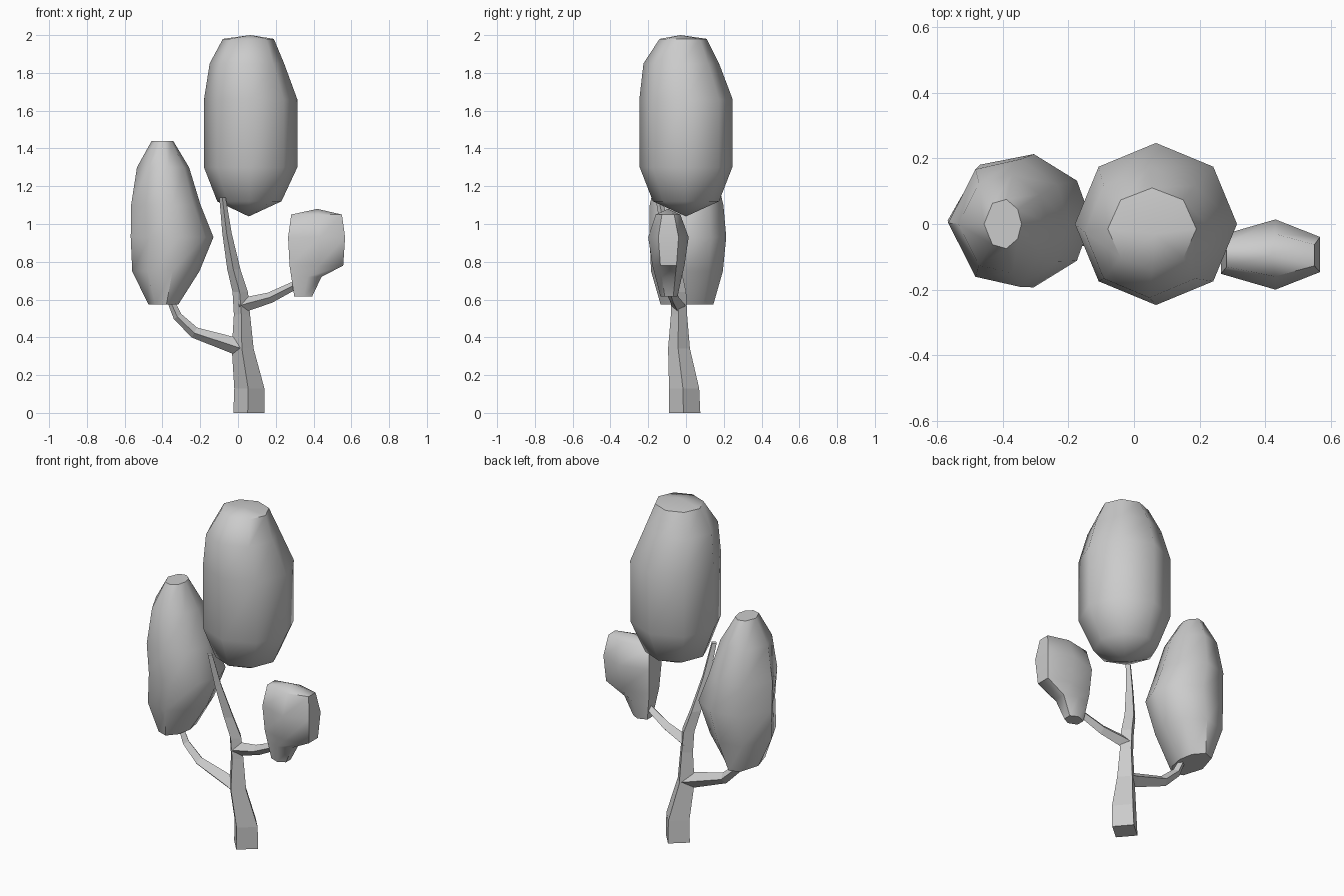
import bpy, bmesh, math
from mathutils import Vector

if "Cube" in bpy.data.objects:
    bpy.data.objects.remove(bpy.data.objects["Cube"])


def loft(name, rings, tip_bottom=None, tip_top=None, smooth=None):
    """Skin a stack of equal-length vertex rings and close both ends."""
    bm = bmesh.new()
    loops = [[bm.verts.new(p) for p in r] for r in rings]
    n = len(loops[0])
    for a, b in zip(loops, loops[1:]):
        for i in range(n):
            j = (i + 1) % n
            bm.faces.new((a[i], a[j], b[j], b[i]))
    for ring, tip in ((loops[0], tip_bottom), (loops[-1], tip_top)):
        if tip:
            t = bm.verts.new(tip)
            for i in range(n):
                bm.faces.new((ring[i], ring[(i + 1) % n], t))
        else:
            bm.faces.new(ring)
    bmesh.ops.recalc_face_normals(bm, faces=bm.faces)
    me = bpy.data.meshes.new(name)
    bm.to_mesh(me)
    bm.free()
    ob = bpy.data.objects.new(name, me)
    bpy.context.collection.objects.link(ob)
    if smooth:
        bpy.ops.object.select_all(action='DESELECT')
        ob.select_set(True)
        bpy.context.view_layer.objects.active = ob
        bpy.ops.object.shade_smooth_by_angle(angle=math.radians(smooth))
    return ob


def crown(name, outline, levels, **kw):
    """Levels are (z, centre x, centre y, radius x, radius y)."""
    rings = [[(cx + u * rx, cy + v * ry, z) for u, v in outline]
             for z, cx, cy, rx, ry in levels]
    return loft(name, rings, smooth=50, **kw)


def limb(name, path, flat=False):
    """Four-sided tapering limb; path points are (x, y, z, radius)."""
    pts = [Vector(p[:3]) for p in path]
    rings = []
    for i, p in enumerate(pts):
        t = (pts[min(i + 1, len(pts) - 1)] - pts[max(i - 1, 0)]).normalized()
        if flat:
            side, up = Vector((1, 0, 0)), Vector((0, 1, 0))
        else:
            side = Vector((0, 1, 0)).cross(t).normalized()
            up = t.cross(side)
        r = path[i][3]
        rings.append([p + r * (math.cos(a) * side + math.sin(a) * up)
                      for a in (k * math.pi / 2 - 0.08 for k in range(4))])
    return loft(name, rings)


# Trunk, leaning up to the main crown
limb("trunk", [(0.058, -0.007, 0, 0.083), (0.06, -0.01, 0.13, 0.08),
               (0.025, -0.037, 0.34, 0.058), (0.021, -0.037, 0.52, 0.043),
               (0.012, -0.04, 0.64, 0.041), (-0.022, -0.06, 0.76, 0.035),
               (-0.058, -0.105, 0.95, 0.025), (-0.082, -0.145, 1.14, 0.017)], flat=True)

# Side branches
limb("left_branch", [(0.02, -0.037, 0.345, 0.05), (-0.03, -0.035, 0.36, 0.043),
                     (-0.23, -0.03, 0.425, 0.03), (-0.32, -0.028, 0.51, 0.024),
                     (-0.36, -0.025, 0.60, 0.018)])
limb("right_branch", [(0.01, -0.04, 0.565, 0.04), (0.06, -0.045, 0.58, 0.036),
                      (0.17, -0.065, 0.61, 0.029), (0.31, -0.09, 0.68, 0.022)])

# Main crown: regular octagon rings
octagon = [(math.cos(k * math.pi / 4), math.sin(k * math.pi / 4)) for k in range(8)]
crown("main_crown", octagon, [
    (1.12, 0.06, 0, 0.17, 0.175), (1.30, 0.067, 0, 0.247, 0.245),
    (1.66, 0.067, 0, 0.247, 0.247), (1.85, 0.047, -0.025, 0.197, 0.2),
    (1.98, 0.055, -0.015, 0.135, 0.125)],
    tip_bottom=(0.057, 0, 1.04), tip_top=(0.065, -0.03, 2.0))

# Left crown: bulges towards the trunk
half = [(0.8, 0.6), (0.2, 1.0), (-0.55, 0.84)]
lopsided = [(1, 0)] + half + [(-1, 0)] + [(u, -v) for u, v in reversed(half)]
crown("left_crown", lopsided, [
    (0.575, -0.395, 0.005, 0.08, 0.14), (0.75, -0.382, 0.005, 0.178, 0.19),
    (0.93, -0.349, 0.01, 0.219, 0.203), (1.10, -0.382, 0.003, 0.184, 0.195),
    (1.30, -0.397, 0, 0.138, 0.15), (1.44, -0.40, 0, 0.057, 0.075)])

# Right crown: small flattened hexagon
hexagon = [(1, -0.5), (1, 0.5), (0.1, 1), (-1, 0.55), (-1, -0.55), (0.1, -1)]
crown("right_crown", hexagon, [
    (0.615, 0.345, -0.09, 0.047, 0.045), (0.72, 0.362, -0.092, 0.08, 0.07),
    (0.78, 0.415, -0.093, 0.142, 0.085), (0.93, 0.416, -0.093, 0.151, 0.107),
    (1.05, 0.416, -0.095, 0.134, 0.065)],
    tip_top=(0.42, -0.095, 1.08))
